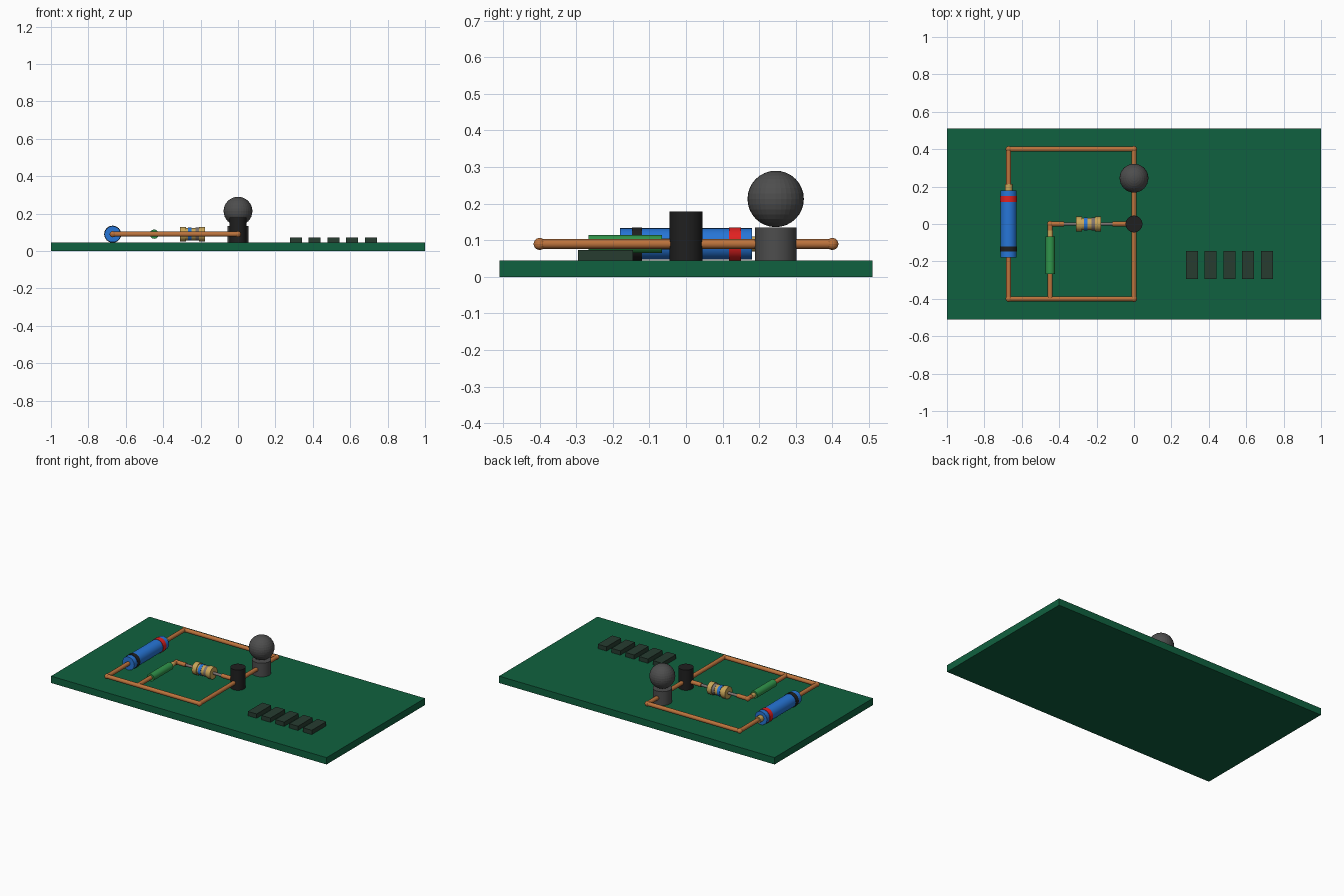
import bpy
from mathutils import Vector

cube = bpy.data.objects.get("Cube")
if cube:
    bpy.data.objects.remove(cube, do_unlink=True)


def material(name, r, g, b):
    m = bpy.data.materials.new(name)
    m.use_nodes = True
    m.diffuse_color = (r, g, b, 1)
    node = next(n for n in m.node_tree.nodes if n.type == 'BSDF_PRINCIPLED')
    node.inputs["Base Color"].default_value = (r, g, b, 1)
    return m


board_green = material("board green", 0.005, 0.12, 0.05)
copper = material("copper", 0.5, 0.17, 0.045)
blue = material("blue", 0.02, 0.18, 0.68)
red = material("red", 0.75, 0.015, 0.015)
black = material("black", 0.014, 0.014, 0.014)
charcoal = material("charcoal", 0.075, 0.075, 0.075)
leaf_green = material("leaf green", 0.03, 0.3, 0.07)
tan = material("tan", 0.58, 0.38, 0.1)
chip_dark = material("chip dark", 0.02, 0.045, 0.03)
lead_grey = material("lead grey", 0.2, 0.17, 0.16)

TOP = 0.045    # board surface
WIRE_Z = 0.09  # height of the wiring


def finish(name, mat):
    ob = bpy.context.object
    ob.name = name
    ob.data.materials.append(mat)
    return ob


def box(name, size, centre, mat):
    bpy.ops.mesh.primitive_cube_add(size=1, location=centre)
    ob = finish(name, mat)
    ob.scale = size
    bpy.ops.object.transform_apply(location=False, rotation=False, scale=True)


def rod(name, a, b, radius, mat, sides=32):
    a, b = Vector(a), Vector(b)
    bpy.ops.mesh.primitive_cylinder_add(
        vertices=sides, radius=radius, depth=(b - a).length, location=(a + b) / 2,
        rotation=(b - a).to_track_quat('Z', 'Y').to_euler())
    finish(name, mat)
    bpy.ops.object.shade_smooth_by_angle()


def ball(name, centre, radius, mat, segments=32):
    bpy.ops.mesh.primitive_uv_sphere_add(
        segments=segments, ring_count=segments // 2, radius=radius, location=centre)
    finish(name, mat)


def along_y(name, x, y0, y1, radius, mat):
    rod(name, (x, y0, WIRE_Z), (x, y1, WIRE_Z), radius, mat)


def along_x(name, x0, x1, radius, mat):
    rod(name, (x0, 0, WIRE_Z), (x1, 0, WIRE_Z), radius, mat)


def wire(name, points):
    pts = [(x, y, WIRE_Z) for x, y in points]
    for a, b in zip(pts, pts[1:]):
        rod(name, a, b, 0.0135, copper, 16)
    for p in pts[1:-1]:
        ball(name + "_joint", p, 0.0165, copper, 16)


# Circuit board and row of chips
box("board", (2, 1.02, TOP), (0, 0, TOP / 2), board_green)
for i in range(5):
    box("chip", (0.064, 0.15, 0.028), (0.31 + 0.1 * i, -0.22, TOP + 0.014), chip_dark)

# Copper wiring
LEFT, BRANCH = -0.67, -0.448
wire("loop_wire", [(LEFT, 0.18), (LEFT, 0.4), (0, 0.4), (0, -0.4), (LEFT, -0.4), (LEFT, -0.17)])
wire("branch_wire", [(BRANCH, -0.4), (BRANCH, -0.25)])
wire("inner_wire", [(BRANCH, -0.04), (BRANCH, 0), (-0.375, 0)])
wire("post_wire", [(-0.115, 0), (0, 0)])

# Battery with end bands and terminal
along_y("battery", LEFT, -0.18, 0.18, 0.043, blue)
along_y("battery_terminal", LEFT, 0.18, 0.213, 0.021, tan)
along_y("battery_red_band", LEFT, 0.118, 0.15, 0.0455, red)
along_y("battery_black_band", LEFT, -0.148, -0.12, 0.0455, black)

# Green component
along_y("green_component", BRANCH, -0.267, -0.066, 0.0245, leaf_green)
along_y("green_component_cap", BRANCH, -0.066, -0.035, 0.015, tan)

# Resistor with colour bands
along_x("resistor_lead", -0.38, -0.11, 0.009, lead_grey)
along_x("resistor_body", -0.3, -0.185, 0.033, tan)
for x in (-0.293, -0.193):
    along_x("resistor_end", x - 0.016, x + 0.016, 0.039, tan)
for x, mat in ((-0.258, blue), (-0.218, lead_grey)):
    along_x("resistor_band", x - 0.01, x + 0.01, 0.035, mat)

# Black post, and grey post carrying a globe
rod("black_post", (0, 0, TOP), (0, 0, 0.178), 0.045, black)
rod("globe_post", (0, 0.245, TOP), (0, 0.245, 0.135), 0.057, charcoal)
ball("globe", (0, 0.245, 0.213), 0.077, charcoal)
